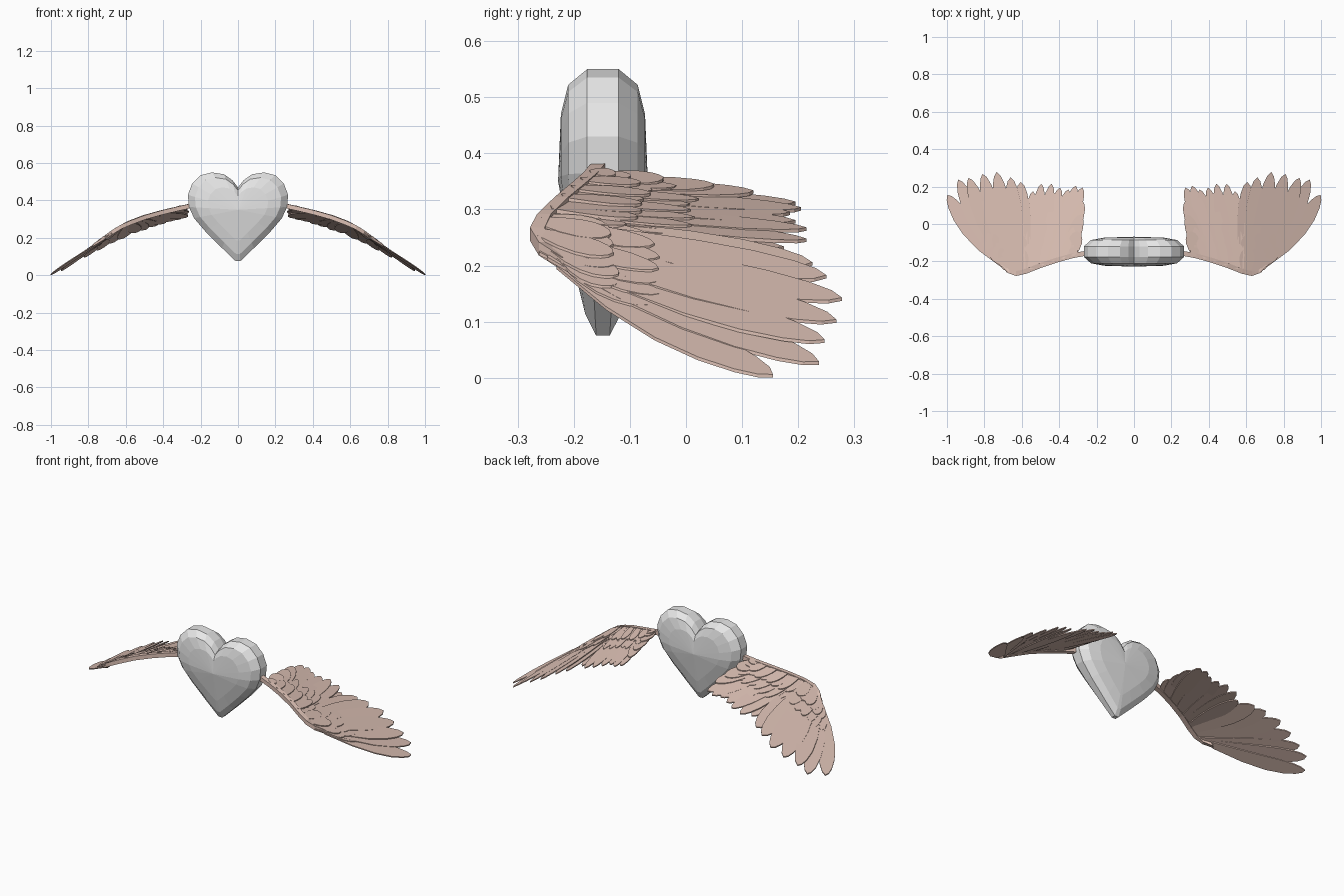
import bpy, bmesh, math
from mathutils import Vector

if "Cube" in bpy.data.objects:
    bpy.data.objects.remove(bpy.data.objects["Cube"])


def material(name, rgb):
    m = bpy.data.materials.new(name)
    m.diffuse_color = (*rgb, 1)
    m.use_nodes = True
    m.node_tree.nodes["Principled BSDF"].inputs["Base Color"].default_value = m.diffuse_color
    return m


SILVER = material("silver_grey", (0.8, 0.8, 0.8))
TAN = material("feather_tan", (0.72, 0.53, 0.46))


def finish(bm, name, mat, mirror=False):
    bmesh.ops.recalc_face_normals(bm, faces=bm.faces)
    me = bpy.data.meshes.new(name)
    bm.to_mesh(me)
    bm.free()
    me.materials.append(mat)
    ob = bpy.data.objects.new(name, me)
    bpy.context.collection.objects.link(ob)
    if mirror:
        mod = ob.modifiers.new("mirror", 'MIRROR')
        mod.use_mirror_merge = False
    return ob


# Heart: outline rings shrinking toward a domed front and back
half = [(0, .47), (.03, .508), (.075, .54), (.14, .55), (.2, .535), (.245, .49), (.268, .43),
        (.262, .365), (.235, .305), (.175, .235), (.085, .145), (.012, .075)]
outline = half + [(-x, z) for x, z in reversed(half[1:])]
CY, CZ = -.148, .35
rings = [(.6, -.075), (.86, -.062), (1, -.028), (1, .028), (.86, .062), (.6, .075)]


def depth(z):
    return min(1, .43 + .57 * (z - .075) / .275)


bm = bmesh.new()
loops = []
for s, d in rings:
    loops.append([bm.verts.new((x * s, CY + d * depth(CZ + (z - CZ) * s), CZ + (z - CZ) * s))
                  for x, z in outline])
n = len(outline)
for a, b in zip(loops, loops[1:]):
    for i in range(n):
        bm.faces.new((a[i], a[(i + 1) % n], b[(i + 1) % n], b[i]))
for loop, d in ((loops[0], -.08), (loops[-1], .08)):
    c = bm.verts.new((0, CY + d, CZ))
    for i in range(n):
        bm.faces.new((loop[i], loop[(i + 1) % n], c))
finish(bm, "heart", SILVER)

# Wing arm: flat band swept along the leading edge
arm = [Vector(p) for p in ((.25, -.155, .372), (.33, -.17, .354), (.41, -.192, .335), (.5, -.222, .31),
                           (.58, -.253, .28), (.63, -.265, .256), (.665, -.252, .23), (.7, -.212, .203))]
bm = bmesh.new()
prev = None
for i, p in enumerate(arm):
    d = arm[min(i + 1, len(arm) - 1)] - arm[max(i - 1, 0)]
    side = Vector((-d.y, d.x, 0)).normalized() * .013
    up = Vector((0, 0, .012))
    sec = [bm.verts.new(p + s) for s in (side + up, -side + up, -side - up, side - up)]
    if prev:
        for k in range(4):
            bm.faces.new((prev[k], prev[(k + 1) % 4], sec[(k + 1) % 4], sec[k]))
    else:
        bm.faces.new(sec)
    prev = sec
bm.faces.new(prev)
finish(bm, "wing_arm", TAN, True)


def arm_point(x):
    for a, b in zip(arm, arm[1:]):
        if a.x <= x <= b.x:
            return a.lerp(b, (x - a.x) / (b.x - a.x))
    return arm[-1].copy()


SHAPE = [(0, .45), (.3, .85), (.55, 1), (.74, .93), (.88, .68), (.96, .38)]


def feather(bm, root, tip, w, slope, bow=0, thick=.006):
    """Thin rounded blade lying in the plane of the wing."""
    d = tip - root
    side = Vector((d.y, -d.x, 0)).normalized()
    side.z = slope[0] * side.x + slope[1] * side.y

    def at(t, s):
        return root + d * t + side * (s * w + bow * math.sin(math.pi * t))
    pts = [at(t, s) for t, s in SHAPE] + [tip] + [at(t, -s) for t, s in reversed(SHAPE)]
    lo = [bm.verts.new(p) for p in pts]
    hi = [bm.verts.new(p + Vector((0, 0, thick))) for p in pts]
    bm.faces.new(lo)
    bm.faces.new(hi)
    for i in range(len(pts)):
        j = (i + 1) % len(pts)
        bm.faces.new((lo[i], lo[j], hi[j], hi[i]))


# Feather tips, from the outer end inward
primary = [(.998, .155, 0), (.94, .237, .023), (.885, .247, .062), (.81, .268, .098),
           (.735, .278, .137), (.66, .25, .177), (.605, .225, .2)]
secondary = [(.54, .175, .228), (.495, .215, .242), (.44, .215, .262), (.395, .195, .275),
             (.35, .185, .29), (.31, .205, .298), (.275, .195, .308), (.272, .12, .328),
             (.285, .05, .34), (.302, -.04, .352)]
groups = (("primary", primary, .695, .59, .046, (-.54, -.1), .4),
          ("secondary", secondary, .575, .33, .036, (-.3, -.14), .55))

for name, tips, x0, x1, w, slope, cover in groups:
    flight, coverts = bmesh.new(), bmesh.new()
    for i, t in enumerate(tips):
        f = i / (len(tips) - 1)
        root, tip = arm_point(x0 + (x1 - x0) * f), Vector(t)
        root.z -= .006 - .004 * (i % 2)
        bow = .022 * (1 - f) if name == "primary" else 0
        feather(flight, root, tip, w, slope, bow)
        # two shorter rows of coverts stacked on the flight feathers
        for row, k in enumerate((cover, cover * .62)):
            lift = Vector((0, 0, .005 * (row + 1)))
            feather(coverts, root + lift, root.lerp(tip, k) + lift, w * .62, slope, bow * k, .005)
    finish(flight, name + "_feathers", TAN, True)
    finish(coverts, name + "_coverts", TAN, True)
